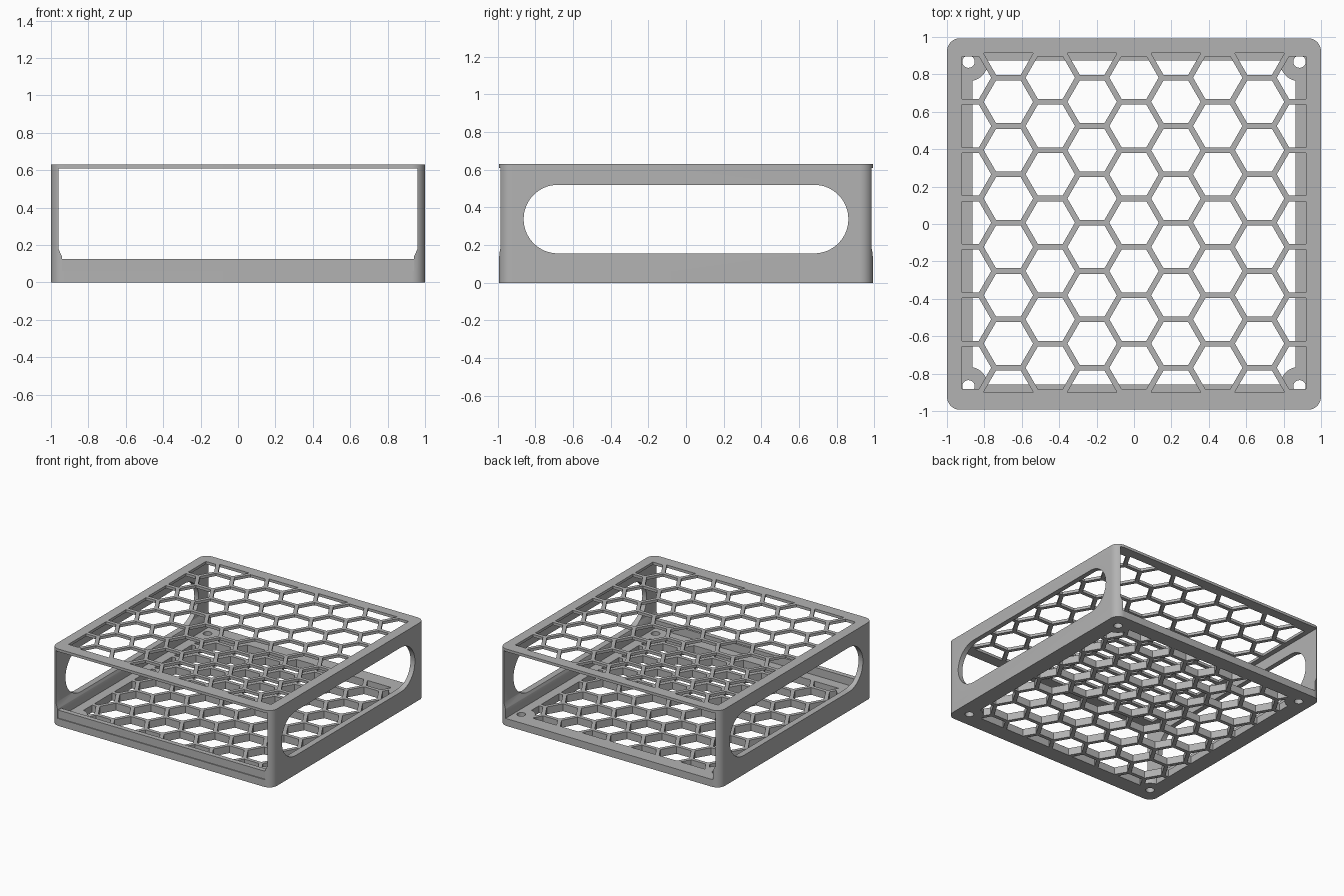
import bpy, bmesh
from math import cos, sin, pi, radians, sqrt
from mathutils import Vector

if "Cube" in bpy.data.objects:
    bpy.data.objects.remove(bpy.data.objects["Cube"], do_unlink=True)

HALF_X, HALF_Y, HEIGHT = 1.0, 0.993, 0.63
FLOOR, TOP = 0.06, 0.608          # top of the floor, underside of the roof
MID_Y = 0.007                     # centre of the honeycomb
PITCH, BAR = 0.2585, 0.03         # honeycomb cell pitch and bar width

grey = bpy.data.materials.new("grey plastic")
grey.use_nodes = True
grey.diffuse_color = (0.45, 0.45, 0.45, 1)
grey.node_tree.nodes["Principled BSDF"].inputs["Base Color"].default_value = (0.45, 0.45, 0.45, 1)

AXES = {
    "x": lambda u, v, w: (w, u, v),
    "y": lambda u, v, w: (u, w, v),
    "z": lambda u, v, w: (u, v, w),
}


def arc(cx, cy, r, a0, a1, n):
    return [(cx + r * cos(radians(a0 + (a1 - a0) * i / n)),
             cy + r * sin(radians(a0 + (a1 - a0) * i / n))) for i in range(n + 1)]


def rounded(cx, cy, hx, hy, r, n=10):
    pts = []
    for i, (sx, sy) in enumerate([(1, 1), (-1, 1), (-1, -1), (1, -1)]):
        pts += arc(cx + sx * (hx - r), cy + sy * (hy - r), r, 90 * i, 90 * i + 90, n)
    return pts


def circle(cx, cy, r, n=32):
    return arc(cx, cy, r, 0, 360, n)[:-1]


def prism(name, outlines, lo, hi, axis="z", clip=None):
    """Extrude flat outlines along an axis, optionally trimmed to a rectangle."""
    bm = bmesh.new()
    for pts in outlines:
        bm.faces.new([bm.verts.new(AXES[axis](u, v, lo)) for u, v in pts])
    bmesh.ops.remove_doubles(bm, verts=bm.verts[:], dist=1e-5)
    if clip:
        cx, cy, hx, hy = clip
        for nx, ny in [(1, 0), (-1, 0), (0, 1), (0, -1)]:
            bmesh.ops.bisect_plane(bm, geom=bm.verts[:] + bm.edges[:] + bm.faces[:],
                                   plane_co=(cx + nx * hx, cy + ny * hy, lo),
                                   plane_no=(nx, ny, 0), clear_outer=True)
    ext = bmesh.ops.extrude_face_region(bm, geom=bm.faces[:], use_keep_orig=True)
    moved = [g for g in ext["geom"] if isinstance(g, bmesh.types.BMVert)]
    bmesh.ops.translate(bm, verts=moved, vec=Vector(AXES[axis](0, 0, hi - lo)))
    bmesh.ops.recalc_face_normals(bm, faces=bm.faces[:])
    mesh = bpy.data.meshes.new(name)
    bm.to_mesh(mesh)
    bm.free()
    mesh.materials.append(grey)
    obj = bpy.data.objects.new(name, mesh)
    bpy.context.collection.objects.link(obj)
    return obj


def cut(obj, tool, operation="DIFFERENCE"):
    """Apply a boolean and remove the tool."""
    mod = obj.modifiers.new("cut", "BOOLEAN")
    mod.operation, mod.object, mod.solver = operation, tool, "EXACT"
    bpy.context.view_layer.update()
    result = bpy.data.meshes.new_from_object(
        obj.evaluated_get(bpy.context.evaluated_depsgraph_get()))
    obj.modifiers.clear()
    obj.data = result
    bpy.data.objects.remove(tool, do_unlink=True)


def honeycomb(lo, hi, hx, hy):
    """Hexagonal cutter cells trimmed to a window."""
    r = (PITCH - BAR) / sqrt(3)
    step = PITCH * sqrt(3) / 2
    cells = []
    for col in range(-4, 5):
        for row in range(-4, 5):
            cy = MID_Y + PITCH * (row + 0.5 * (col % 2))
            if abs(cy - MID_Y) < hy + 0.09:
                cells.append(circle(col * step, cy, r, 6))
    return prism("cells", cells, lo, hi, clip=(0, MID_Y, hx, hy))


outline = rounded(0, 0, HALF_X, HALF_Y, 0.07)
corners = [(sx * 0.885, sy * 0.868) for sx in (-1, 1) for sy in (-1, 1)]

# Roof panel
roof = prism("top_panel", [outline], TOP, HEIGHT)
cut(roof, honeycomb(TOP - 0.1, HEIGHT + 0.1, 0.919, 0.907))

# Floor panel with solid corner pads and screw holes
floor = prism("floor_panel", [outline], 0, FLOOR)
cells = honeycomb(-0.1, FLOOR + 0.1, 0.864, 0.866)
cut(cells, prism("pads", [circle(x, y, 0.105) for x, y in corners], -0.2, FLOOR + 0.2))
cut(floor, cells)
cut(floor, prism("drills", [circle(x, y, 0.033) for x, y in corners], -0.1, FLOOR + 0.1))

# Side walls with a thicker foot and a long rounded opening
parts = [roof, floor]
for side, name in [(1, "left_wall"), (-1, "right_wall")]:
    profile = [(1.1, FLOOR), (0.94, FLOOR), (0.94, 0.135), (0.96, 0.18), (0.96, TOP), (1.1, TOP)]
    wall = prism(name, [[(side * u, v) for u, v in profile]], -1.1, 1.1, "y")
    cut(wall, prism("block", [outline], -0.1, 1), "INTERSECT")
    slot = rounded(0, 0.338, 0.862, 0.182, 0.1819, 16)
    cut(wall, prism("slot", [slot], side * 0.8, side * 1.2, "x"))
    parts.append(wall)

# Low lip along the front edge
parts.append(prism("front_lip", [[(-0.94, -0.985), (0.94, -0.985), (0.94, -0.945), (-0.94, -0.945)]],
                   FLOOR, 0.125))

# Smooth rounded corners, keep edges sharp
bpy.ops.object.select_all(action="DESELECT")
for obj in parts:
    obj.select_set(True)
bpy.context.view_layer.objects.active = roof
bpy.ops.object.shade_smooth_by_angle(angle=radians(30))
